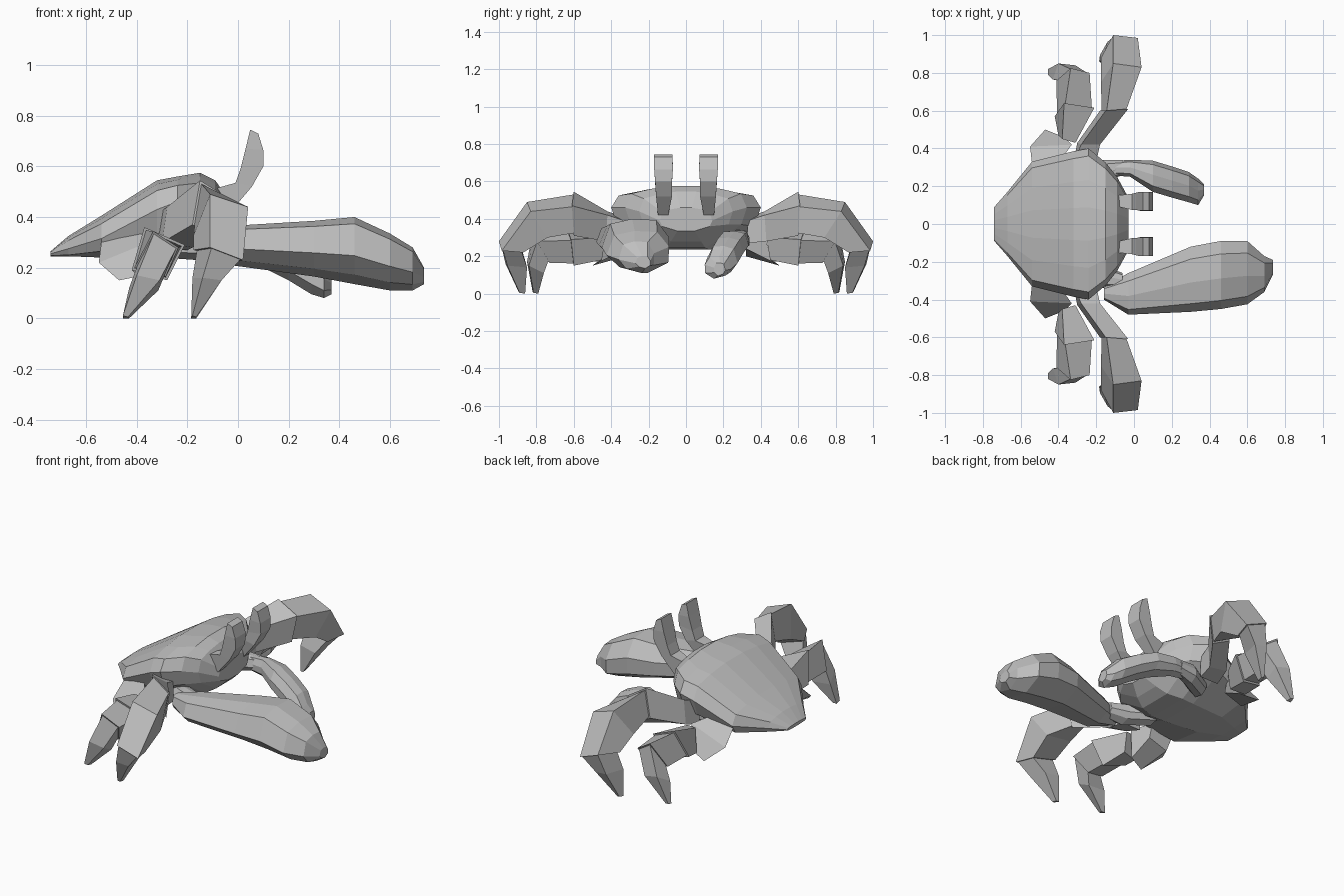
import bpy, bmesh

grey = bpy.data.materials.new("shell_grey")
grey.diffuse_color = (0.52, 0.52, 0.52, 1)


def loft(name, groups):
    """Skin each list of rings into a closed, capped tube; join tubes in one object."""
    bm = bmesh.new()
    for rings in groups:
        vs = [[bm.verts.new(p) for p in r] for r in rings]
        n = len(vs[0])
        for a, b in zip(vs, vs[1:]):
            for i in range(n):
                j = (i + 1) % n
                bm.faces.new((a[i], a[j], b[j], b[i]))
        bm.faces.new(vs[0][::-1])
        bm.faces.new(vs[-1])
    bmesh.ops.recalc_face_normals(bm, faces=bm.faces)
    me = bpy.data.meshes.new(name)
    bm.to_mesh(me)
    bm.free()
    me.materials.append(grey)
    ob = bpy.data.objects.new(name, me)
    bpy.context.collection.objects.link(ob)
    return ob


def mirror_y(groups):
    return [[[(x, -y, z) for x, y, z in r] for r in g] for g in groups]


# Shell: x, half width, top, rim height, lower flank height, bottom
def shell_ring(x, w, zt, zm, zl, zb):
    up = zt - zm
    half = [(0.22, zt), (0.58, zt - 0.13 * up), (0.9, zm + 0.65 * up),
            (1, zm), (0.91, zl), (0.32, zb)]
    right = [(x, w * a, z) for a, z in half]
    return right + [(x, -y, z) for x, y, z in right[::-1]]


loft("shell", [[shell_ring(*s) for s in [
    (-0.74, 0.09, 0.265, 0.255, 0.248, 0.245), (-0.67, 0.17, 0.325, 0.275, 0.25, 0.245),
    (-0.54, 0.33, 0.405, 0.315, 0.265, 0.24), (-0.32, 0.385, 0.545, 0.43, 0.335, 0.235),
    (-0.24, 0.40, 0.56, 0.46, 0.36, 0.235), (-0.15, 0.325, 0.575, 0.46, 0.37, 0.245),
    (-0.09, 0.25, 0.545, 0.44, 0.37, 0.28), (-0.03, 0.14, 0.46, 0.39, 0.36, 0.335)]]])


def shrink(ring, k=0.88):
    c = [sum(p[i] for p in ring) / len(ring) for i in range(3)]
    return [tuple(c[i] + (p[i] - c[i]) * k for i in range(3)) for p in ring]


# Legs: segments of rings with top-back, top-front, bottom-front, bottom-back corners;
# each later segment steps in where it leaves the previous one
def leg(name, root, upper, middle, tip):
    groups = [root, upper, [shrink(upper[-1])] + middle, [shrink(middle[-1])] + tip]
    groups = [g for g in groups if len(g) > 1]
    loft(name + "_left", groups)
    loft(name + "_right", mirror_y(groups))


leg("front_leg", [], [
    [(-0.32, 0.33, 0.41), (-0.20, 0.33, 0.39), (-0.20, 0.33, 0.27), (-0.32, 0.33, 0.27)],
    [(-0.28, 0.42, 0.44), (-0.18, 0.42, 0.42), (-0.18, 0.43, 0.28), (-0.30, 0.43, 0.30)],
    [(-0.15, 0.60, 0.545), (-0.03, 0.61, 0.47), (-0.06, 0.60, 0.31), (-0.18, 0.60, 0.37)]], [
    [(-0.11, 0.85, 0.49), (0.04, 0.83, 0.44), (0.0, 0.74, 0.30), (-0.175, 0.75, 0.33)],
    [(-0.11, 1.0, 0.28), (0.02, 0.985, 0.23), (-0.01, 0.87, 0.22), (-0.175, 0.88, 0.27)]], [
    [(-0.14, 0.965, 0.16), (-0.065, 0.955, 0.15), (-0.08, 0.85, 0.14), (-0.18, 0.855, 0.16)],
    [(-0.18, 0.895, 0.01), (-0.165, 0.89, 0.005), (-0.165, 0.86, 0.0), (-0.185, 0.86, 0.0)]])
leg("rear_leg", [
    [(-0.54, 0.32, 0.30), (-0.40, 0.32, 0.34), (-0.38, 0.32, 0.24), (-0.50, 0.32, 0.20)],
    [(-0.55, 0.41, 0.22), (-0.33, 0.42, 0.31), (-0.37, 0.46, 0.17), (-0.47, 0.50, 0.15)]], [
    [(-0.38, 0.45, 0.31), (-0.31, 0.43, 0.30), (-0.31, 0.45, 0.18), (-0.40, 0.47, 0.17)],
    [(-0.37, 0.64, 0.36), (-0.21, 0.615, 0.29), (-0.28, 0.60, 0.15), (-0.42, 0.57, 0.19)]], [
    [(-0.335, 0.825, 0.345), (-0.235, 0.80, 0.28), (-0.285, 0.73, 0.165), (-0.41, 0.76, 0.20)]], [
    [(-0.40, 0.85, 0.17), (-0.31, 0.84, 0.15), (-0.315, 0.76, 0.11), (-0.43, 0.765, 0.12)],
    [(-0.455, 0.82, 0.01), (-0.435, 0.815, 0.005), (-0.43, 0.79, 0.0), (-0.455, 0.79, 0.0)]])


# Claws and arms: x, y range, z range as a bevelled eight-sided ring,
# cut away below on the outer side (-y, or +y when flipped)
def claw_ring(x, y0, y1, z0, z1, flip=1):
    y, z, a, b = (y0 + y1) / 2, (z0 + z1) / 2, (y1 - y0) / 2, (z1 - z0) / 2
    return [(x, y + flip * a * u, z + b * v) for u, v in
            [(1, 0.25), (0.62, 0.95), (-0.1, 1), (-0.75, 0.8),
             (-1, -0.15), (-0.58, -0.72), (0.3, -1), (0.97, -0.5)]]


def claw(name, stations, flip=1):
    loft(name, [[claw_ring(*s, flip) for s in stations]])


claw("large_claw",
     [(-0.16, -0.40, -0.33, 0.25, 0.34), (-0.03, -0.48, -0.26, 0.21, 0.365),
      (0.30, -0.465, -0.12, 0.165, 0.385), (0.46, -0.45, -0.09, 0.135, 0.40),
      (0.60, -0.425, -0.09, 0.11, 0.335), (0.69, -0.36, -0.17, 0.11, 0.28),
      (0.735, -0.27, -0.19, 0.135, 0.20)])
claw("small_claw",
     [(-0.15, 0.26, 0.33, 0.25, 0.33), (-0.02, 0.25, 0.34, 0.23, 0.34),
      (0.10, 0.17, 0.335, 0.20, 0.335), (0.20, 0.14, 0.305, 0.15, 0.30),
      (0.29, 0.115, 0.275, 0.095, 0.255), (0.34, 0.10, 0.24, 0.08, 0.20),
      (0.37, 0.15, 0.21, 0.095, 0.165)], -1)
for side, s in (("left", 1), ("right", -1)):
    arm = [(-0.30, 0.14, 0.26, 0.24, 0.33), (-0.16, 0.22, 0.34, 0.23, 0.34),
           (-0.06, 0.26, 0.34, 0.25, 0.33)]
    g = [[claw_ring(*a) for a in arm]]
    loft("arm_" + side, g if s > 0 else mirror_y(g))


# Eye stalks: back x/z, front x/z, y range
def eye_ring(xb, zb, xf, zf, y0, y1):
    return [(xb, y0, zb), (xf, y0, zf), (xf, y1, zf), (xb, y1, zb)]


eye = [[eye_ring(*s) for s in [
    (-0.10, 0.51, -0.03, 0.42, 0.095, 0.15), (-0.01, 0.535, 0.055, 0.52, 0.075, 0.16),
    (0.01, 0.59, 0.10, 0.60, 0.075, 0.165), (0.03, 0.67, 0.10, 0.665, 0.07, 0.17),
    (0.048, 0.745, 0.08, 0.73, 0.072, 0.17)]]]
loft("eye_left", eye)
loft("eye_right", mirror_y(eye))
